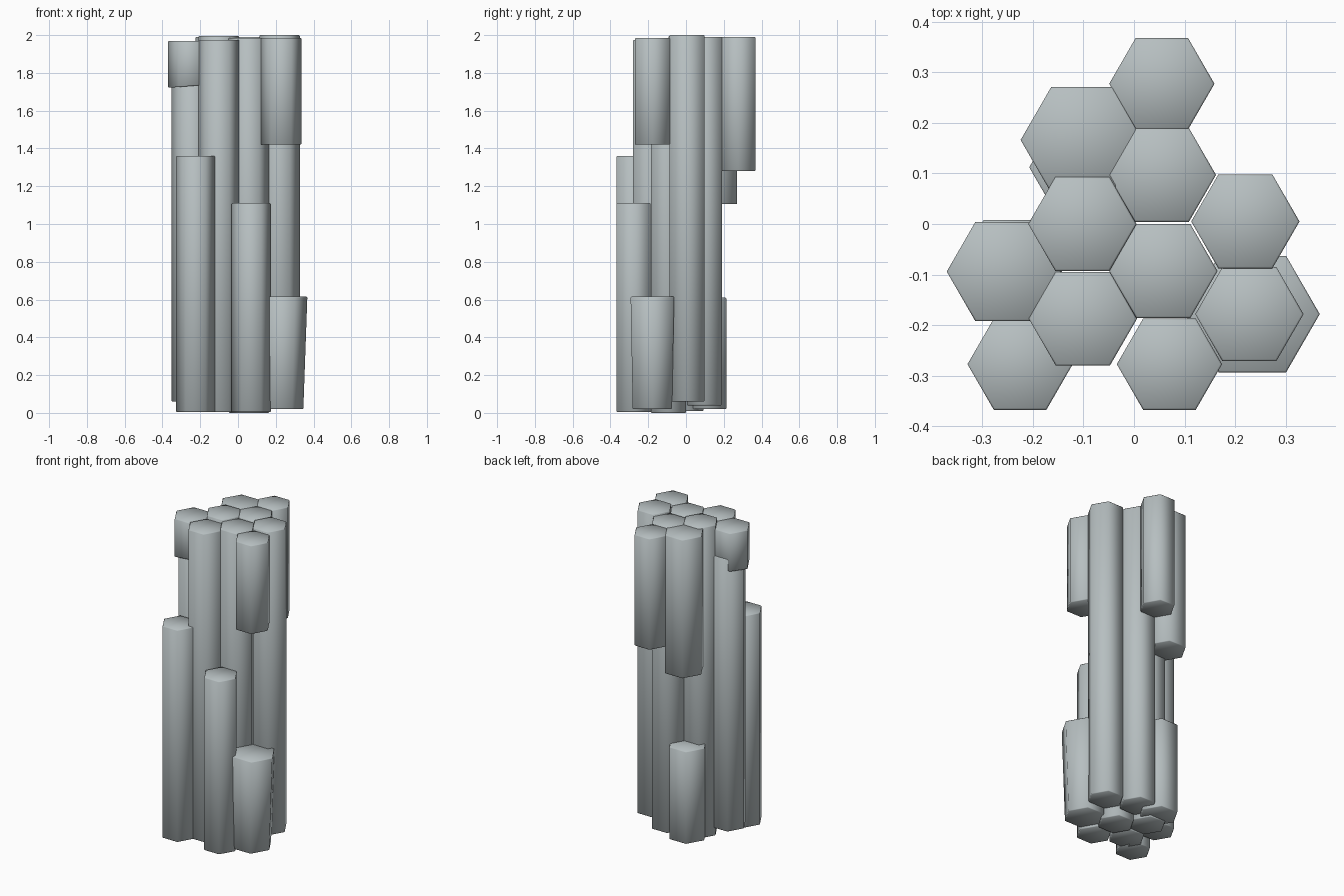
import bpy, bmesh, math

if "Cube" in bpy.data.objects:
    bpy.data.objects.remove(bpy.data.objects["Cube"])

# single grey stone colour
stone = bpy.data.materials.new("grey stone")
stone.diffuse_color = (0.47, 0.52, 0.53, 1)
stone.use_nodes = True
stone.node_tree.nodes["Principled BSDF"].inputs["Base Color"].default_value = stone.diffuse_color


def column(name, x, y, z0, z1, r=0.107, low=None, tilt=0.0):
    """Hexagonal column with softly worn rims; low = (x, y, r) of a different foot."""
    lx, ly, lr = low or (x, y, r)
    e = 0.004
    rings_spec = [(z0, lx, ly, lr - e), (z0 + e, lx, ly, lr),
                  (z1 - e, x, y, r), (z1, x, y, r - e)]
    bm = bmesh.new()
    rings = []
    for i, (z, cx, cy, rad) in enumerate(rings_spec):
        ring = []
        for k in range(6):
            a = k * math.pi / 3
            dx, dy = rad * math.cos(a), rad * math.sin(a)
            dz = tilt * dx if i < 2 else 0
            ring.append(bm.verts.new((cx + dx, cy + dy, z + dz)))
        rings.append(ring)
    for a, b in zip(rings, rings[1:]):
        for k in range(6):
            j = (k + 1) % 6
            bm.faces.new((a[k], a[j], b[j], b[k]))
    bm.faces.new(rings[0][::-1])
    bm.faces.new(rings[-1])
    me = bpy.data.meshes.new(name)
    bm.to_mesh(me)
    bm.free()
    me.materials.append(stone)
    ob = bpy.data.objects.new(name, me)
    bpy.context.collection.objects.link(ob)
    bpy.ops.object.select_all(action='DESELECT')
    ob.select_set(True)
    bpy.context.view_layer.objects.active = ob
    bpy.ops.object.shade_smooth_by_angle(angle=math.radians(62))
    return ob


# full-height core columns
column("core_front_right", 0.058, -0.093, 0.0, 1.985)
column("core_front_left", -0.101, -0.187, 0.005, 1.975)
column("core_left", -0.102, 0.0, 0.01, 1.995)
column("core_back", 0.055, 0.097, 0.04, 1.99)
column("core_right", 0.22, 0.005, 0.06, 2.0)

# short standing columns at the front
column("front_left_stump", -0.225, -0.277, 0.005, 1.36, 0.104)
column("front_right_stump", 0.07, -0.277, 0.005, 1.11, 0.104)

# left stack: tall column with a hanging cap block
column("left_column", -0.244, -0.085, 0.06, 1.80)
column("left_cap_block", -0.257, -0.094, 1.73, 1.97, 0.113, tilt=0.08)

# right stack: hanging block over a flared stump
column("right_hanging_block", 0.228, -0.178, 1.42, 1.985)
column("right_stump", 0.234, -0.178, 0.02, 0.615, 0.133, low=(0.226, -0.178, 0.120))

# back blocks: two hanging, one stump
column("back_hanging_block", 0.055, 0.277, 1.28, 1.99, 0.104)
column("back_left_hanging_block", -0.103, 0.166, 1.105, 1.99, 0.121)
column("back_left_stump", -0.09, 0.112, 0.02, 0.61, 0.117)
